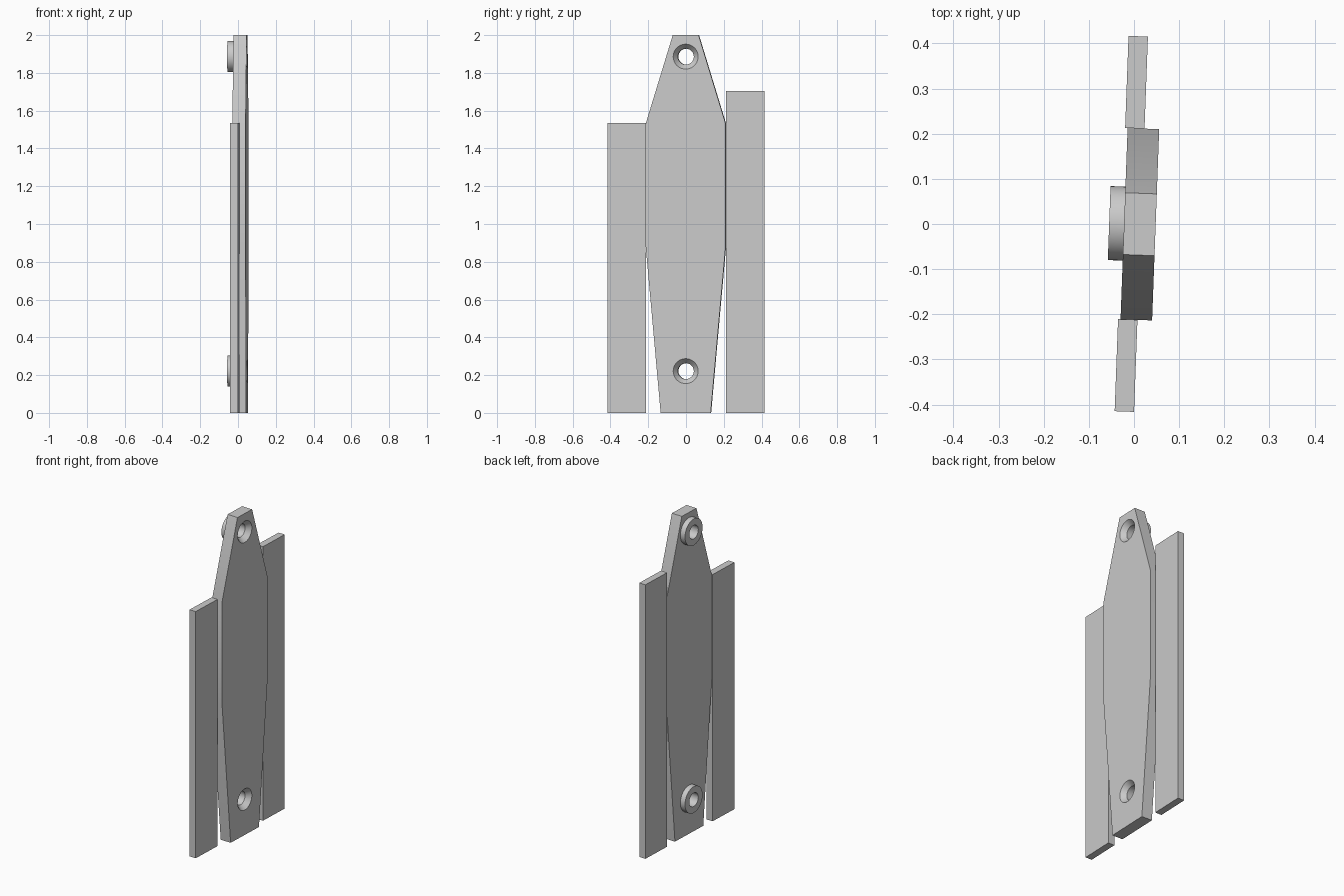
import bpy, bmesh, math

if "Cube" in bpy.data.objects:
    bpy.data.objects.remove(bpy.data.objects["Cube"])

TILT = -0.037          # whole assembly is turned slightly about z
SEG = 48
HOLES = {"upper": 1.886, "lower": 0.221}

grey = bpy.data.materials.new("plain grey")
grey.diffuse_color = (0.6, 0.6, 0.6, 1)
grey.use_nodes = True
grey.node_tree.nodes["Principled BSDF"].inputs["Base Color"].default_value = grey.diffuse_color


def finish(bm, name):
    bmesh.ops.recalc_face_normals(bm, faces=bm.faces)
    me = bpy.data.meshes.new(name)
    bm.to_mesh(me)
    bm.free()
    me.materials.append(grey)
    ob = bpy.data.objects.new(name, me)
    bpy.context.collection.objects.link(ob)
    ob.rotation_euler.z = TILT
    return ob


def slab(name, outline, x0, x1):
    """Extrude a (y, z) outline along x."""
    bm = bmesh.new()
    face = bm.faces.new([bm.verts.new((x0, y, z)) for y, z in outline])
    ext = bmesh.ops.extrude_face_region(bm, geom=[face])["geom"]
    moved = [v for v in ext if isinstance(v, bmesh.types.BMVert)]
    bmesh.ops.translate(bm, verts=moved, vec=(x1 - x0, 0, 0))
    return finish(bm, name)


def lathe(name, profile, z, closed=False, caps=False):
    """Revolve an (x, radius) profile around the x direction at height z."""
    bm = bmesh.new()
    rings = []
    for x, r in profile:
        rings.append([bm.verts.new((x, r * math.cos(2 * math.pi * i / SEG),
                                    z + r * math.sin(2 * math.pi * i / SEG)))
                      for i in range(SEG)])
    pairs = list(zip(rings, rings[1:]))
    if closed:
        pairs.append((rings[-1], rings[0]))
    for a, b in pairs:
        for i in range(SEG):
            j = (i + 1) % SEG
            bm.faces.new((a[i], a[j], b[j], b[i]))
    if caps:
        bm.faces.new(rings[0])
        bm.faces.new(rings[-1])
    return finish(bm, name)


def smooth(ob):
    bpy.ops.object.select_all(action='DESELECT')
    ob.select_set(True)
    bpy.context.view_layer.objects.active = ob
    bpy.ops.object.shade_smooth_by_angle(angle=math.radians(30))


# Tapered centre plate
half = [(0.1325, 0), (0.212, 0.885), (0.212, 1.53), (0.0685, 2.0)]
plate = slab("centre_plate", half + [(-y, z) for y, z in reversed(half)],
             -0.022, 0.048)

# Side strips of unequal height
for name, s, top in (("short_strip", -1, 1.535), ("tall_strip", 1, 1.705)):
    slab(name, [(s * 0.212, 0), (s * 0.416, 0), (s * 0.416, top), (s * 0.212, top)],
         -0.0275, 0.0155)

# Countersunk holes through the plate, with a round boss behind each
for name, z in HOLES.items():
    cutter = lathe(name + "_hole_cutter",
                   [(-0.1, 0.042), (0.018, 0.042), (0.048, 0.066), (0.1, 0.066)],
                   z, caps=True)
    cutter.hide_render = True
    mod = plate.modifiers.new("hole", 'BOOLEAN')
    mod.operation = 'DIFFERENCE'
    mod.solver = 'EXACT'
    mod.object = cutter
    bpy.context.view_layer.objects.active = plate
    bpy.ops.object.modifier_apply(modifier=mod.name)
    bpy.data.objects.remove(cutter, do_unlink=True)

    boss = lathe(name + "_boss",
                 [(-0.022, 0.082), (-0.055, 0.082), (-0.055, 0.042), (-0.022, 0.042)],
                 z, closed=True)
    smooth(boss)

smooth(plate)
